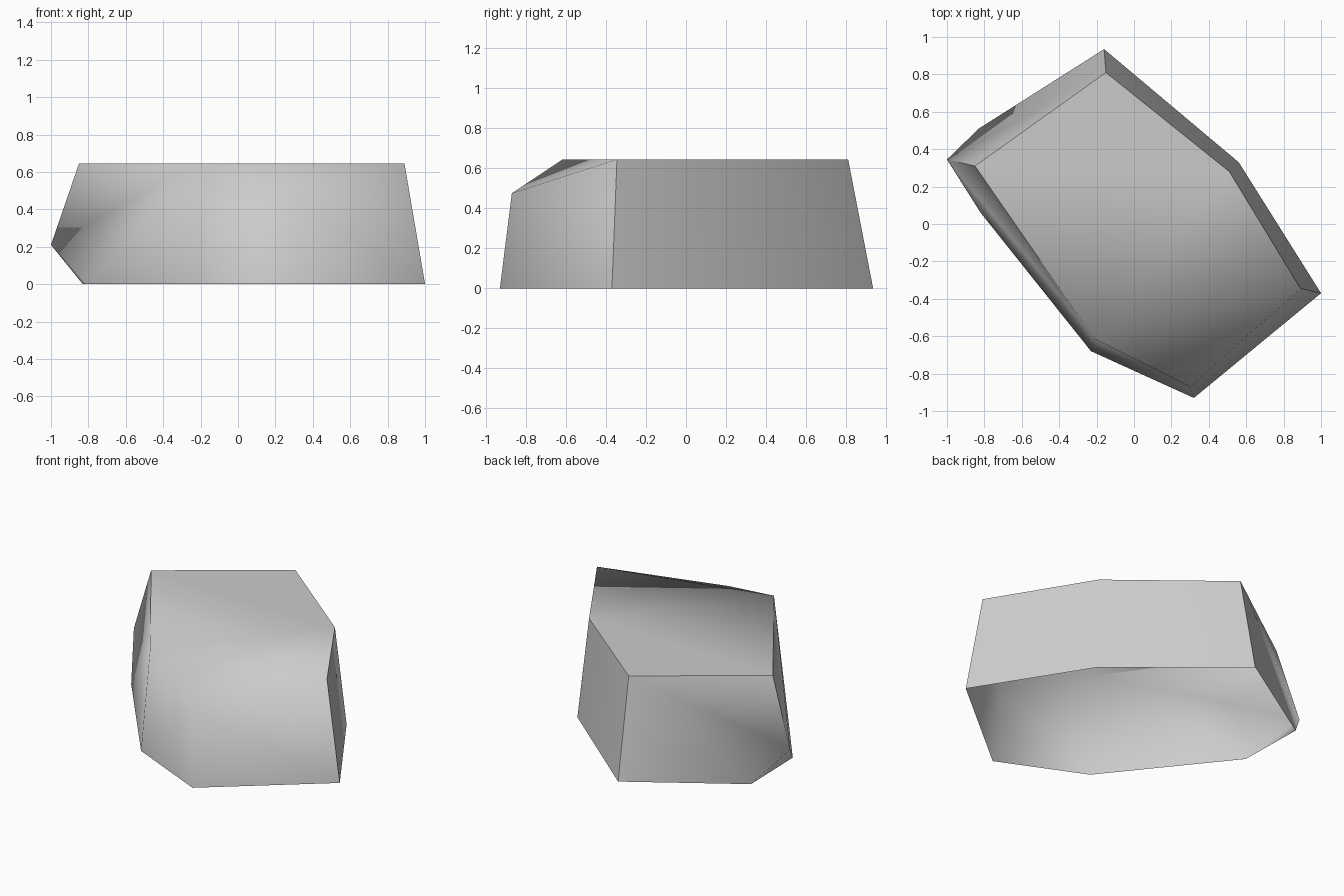
import bpy, bmesh
from math import radians

cube = bpy.data.objects.get("Cube")
if cube:
    bpy.data.objects.remove(cube, do_unlink=True)

HEIGHT = 0.645

# Plain grey stone
stone = bpy.data.materials.new("grey_stone")
stone.use_nodes = True
colour = (0.6, 0.6, 0.6, 1)
stone.diffuse_color = colour
bsdf = next(n for n in stone.node_tree.nodes if n.type == 'BSDF_PRINCIPLED')
bsdf.inputs["Base Color"].default_value = colour

# Outlines of the open foot and the upper face
base = [(-0.16, 0.935), (0.56, 0.33), (1.0, -0.37), (0.32, -0.93),
        (-0.23, -0.68), (-0.82, 0.06), (-0.83, 0.51)]
top = [(-0.15, 0.81), (0.51, 0.28), (0.89, -0.345), (-0.21, -0.615), (-0.85, 0.31)]
# Dropped front corner and jutting side corner
front_corner = (0.30, -0.87, 0.475)
side_corner = (-1.0, 0.345, 0.21)

# Rock body: the convex shell around those corners
bm = bmesh.new()
for x, y in base:
    bm.verts.new((x, y, 0))
top_verts = [bm.verts.new((x, y, HEIGHT)) for x, y in top]
bm.verts.new(front_corner)
side_vert = bm.verts.new(side_corner)
bmesh.ops.convex_hull(bm, input=bm.verts[:])
bmesh.ops.dissolve_limit(bm, angle_limit=radians(2), verts=bm.verts[:], edges=bm.edges[:])
bmesh.ops.recalc_face_normals(bm, faces=bm.faces[:])
bmesh.ops.connect_vert_pair(bm, verts=[top_verts[1], top_verts[3]])

# The shell is hollow, with no underside
underside = [f for f in bm.faces if all(v.co.z < 0.01 for v in f.verts)]
bmesh.ops.delete(bm, geom=underside, context='FACES_ONLY')

# Smooth worn front and side corner, crisp breaks elsewhere
for f in bm.faces:
    f.smooth = True
for e in bm.edges:
    worn_corner = side_vert in e.verts and e.other_vert(side_vert).co.z < 0.01
    e.smooth = worn_corner or e.calc_face_angle(0) < radians(66)

mesh = bpy.data.meshes.new("rock")
bm.to_mesh(mesh)
bm.free()
mesh.materials.append(stone)
rock = bpy.data.objects.new("rock", mesh)
bpy.context.collection.objects.link(rock)
